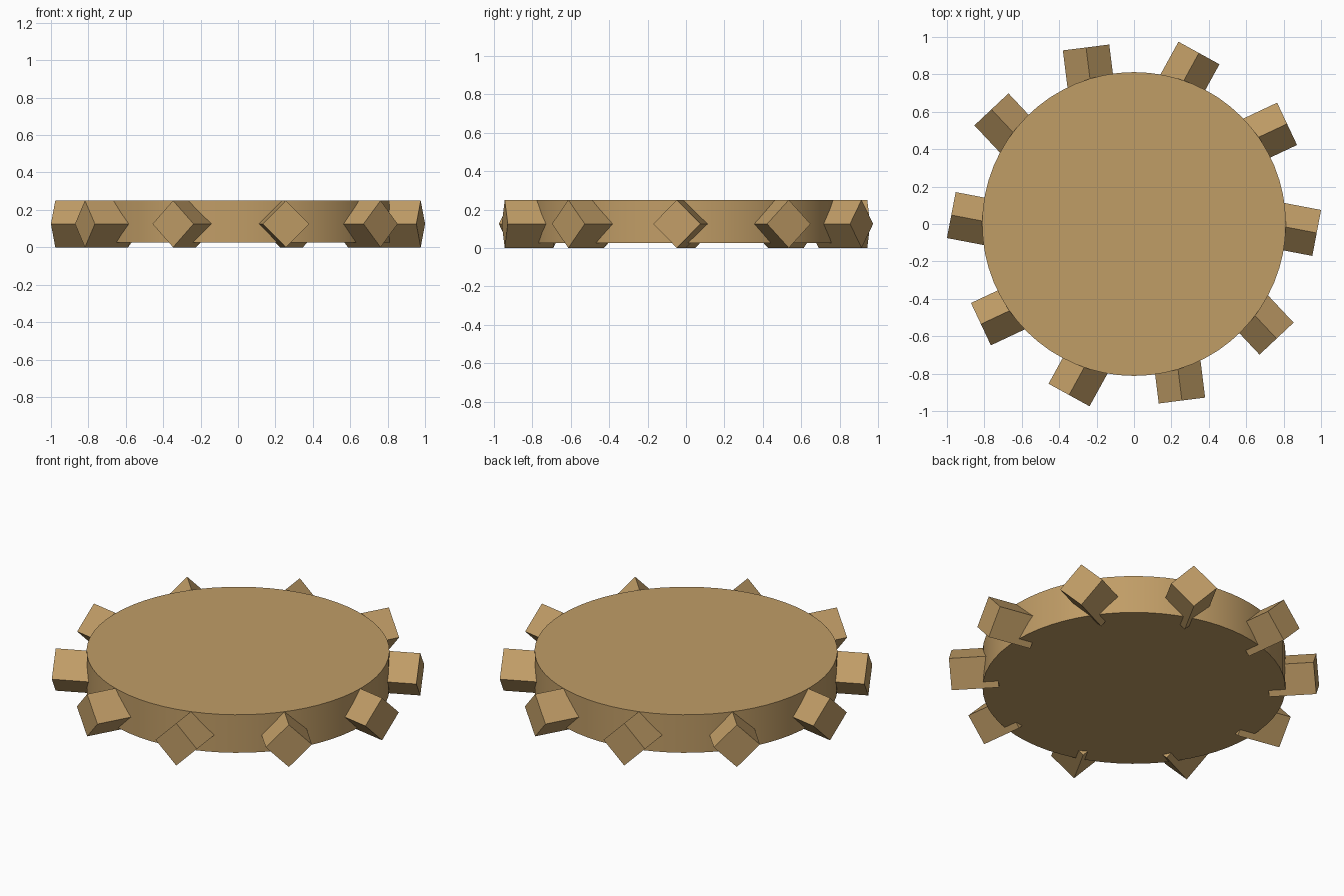
import bpy
from math import radians, cos, sin, pi, sqrt
from mathutils import Matrix

cube = bpy.data.objects.get("Cube")
if cube:
    bpy.data.objects.remove(cube, do_unlink=True)

# Single tan material
tan = bpy.data.materials.new("tan wood")
tan.use_nodes = True
colour = (0.53, 0.337, 0.134, 1)
tan.diffuse_color = colour
tan.node_tree.nodes["Principled BSDF"].inputs["Base Color"].default_value = colour

TOP, BOTTOM, RADIUS = 0.25, 0.025, 0.812
TEETH, REACH, LENGTH = 10, 0.978, 0.255
HALF = TOP / 2           # half the diagonal of a tooth's square section
START, TILT = radians(-2.8), radians(-8)

# Wheel disc
bpy.ops.mesh.primitive_cylinder_add(vertices=64, radius=RADIUS, depth=TOP - BOTTOM,
                                    location=(0, 0, (TOP + BOTTOM) / 2))
disc = bpy.context.object
disc.name = "wheel_disc"
disc.data.materials.append(tan)
bpy.ops.object.shade_smooth_by_angle(angle=radians(30))

# Teeth: square pegs standing on edge, slightly skewed from the radius
for i in range(TEETH):
    angle = START + i * 2 * pi / TEETH
    bpy.ops.mesh.primitive_cube_add(size=1)
    tooth = bpy.context.object
    tooth.name = f"tooth_{i + 1}"
    side = HALF * sqrt(2)
    shape = (Matrix.Translation((-LENGTH / 2, 0, 0)) @ Matrix.Rotation(pi / 4, 4, "X")
             @ Matrix.Diagonal((LENGTH, side, side, 1)))
    tooth.data.transform(shape)
    tooth.location = (REACH * cos(angle), REACH * sin(angle), HALF)
    tooth.rotation_euler.z = angle + TILT
    tooth.data.materials.append(tan)
